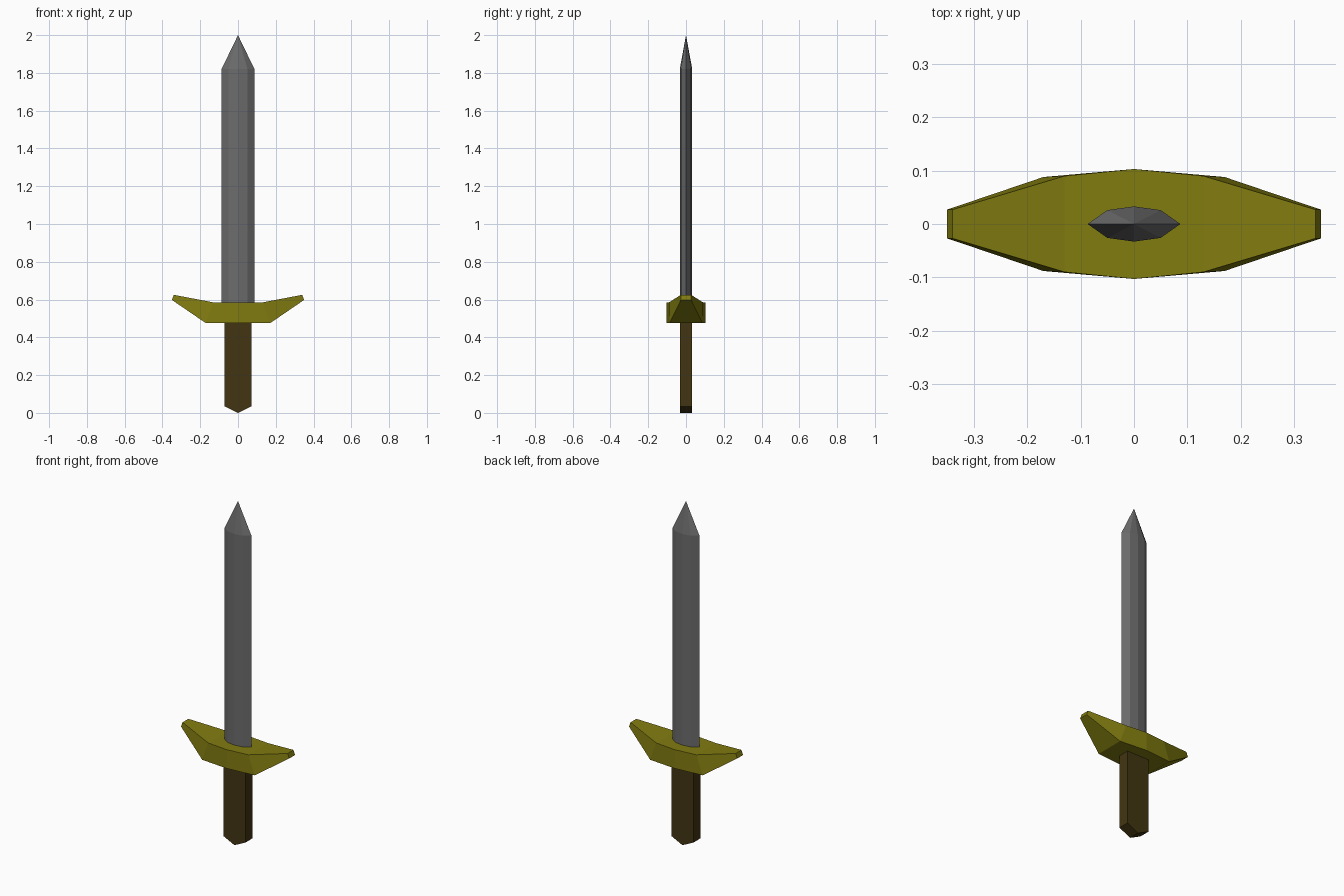
import bpy, bmesh

if "Cube" in bpy.data.objects:
    bpy.data.objects.remove(bpy.data.objects["Cube"])


def material(name, rgb):
    m = bpy.data.materials.new(name)
    m.diffuse_color = (*rgb, 1)
    m.use_nodes = True
    m.node_tree.nodes["Principled BSDF"].inputs["Base Color"].default_value = m.diffuse_color
    return m


def loft(name, rings, mat, tip=None):
    """Skin a stack of equal-length rings; cap the ends, or close to a tip."""
    bm = bmesh.new()
    loops = [[bm.verts.new(p) for p in ring] for ring in rings]
    n = len(loops[0])
    for a, b in zip(loops, loops[1:]):
        for i in range(n):
            bm.faces.new((a[i], a[(i + 1) % n], b[(i + 1) % n], b[i]))
    bm.faces.new(loops[0][::-1])
    if tip:
        t = bm.verts.new(tip)
        for i in range(n):
            bm.faces.new((loops[-1][i], loops[-1][(i + 1) % n], t))
    else:
        bm.faces.new(loops[-1])
    bmesh.ops.recalc_face_normals(bm, faces=bm.faces)
    me = bpy.data.meshes.new(name)
    bm.to_mesh(me)
    bm.free()
    me.materials.append(mat)
    ob = bpy.data.objects.new(name, me)
    bpy.context.collection.objects.link(ob)
    return ob


steel = material("steel grey", (0.15, 0.15, 0.15))
gold = material("dull gold", (0.22, 0.20, 0.005))
wood = material("dark brown", (0.055, 0.035, 0.006))

# Blade: eight-sided lens section rising to a point
half = [(0.087, 0), (0.05, 0.026), (0, 0.033), (-0.05, 0.026)]
section = half + [(-x, -y) for x, y in half]
loft("blade", [[(x, y, z) for x, y in section] for z in (0.54, 1.82)],
     steel, tip=(0, 0, 2))

# Guard: rectangular sections along x (bottom x, bottom z, top x, top z, half depth bottom, top)
side = [(0.17, 0.475, 0.13, 0.585, 0.088, 0.090),
        (0.35, 0.598, 0.34, 0.625, 0.027, 0.027)]
stations = [(-a, b, -c, d, e, f) for a, b, c, d, e, f in side[::-1]]
stations += [(0, 0.475, 0, 0.585, 0.103, 0.103)] + side
loft("guard", [[(xb, -yb, zb), (xb, yb, zb), (xt, yt, zt), (xt, -yt, zt)]
               for xb, zb, xt, zt, yb, yt in stations], gold)

# Grip: flat bar with a shallow wedge at the bottom
profile = [(-0.072, 0.51), (-0.072, 0.035), (0, 0), (0.072, 0.035), (0.072, 0.51)]
loft("grip", [[(x, y, z) for x, z in profile] for y in (-0.033, 0.033)], wood)
